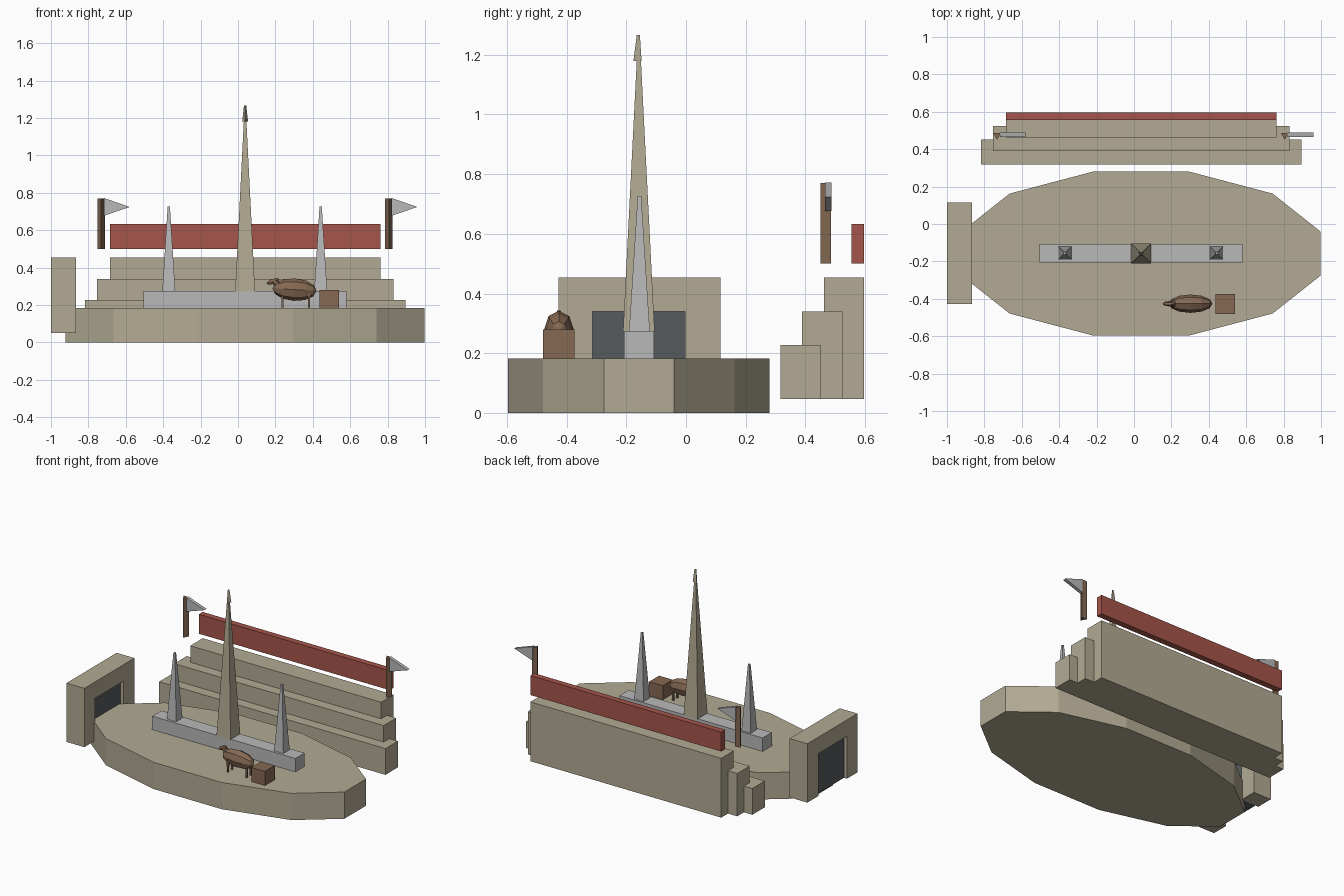
import bpy, bmesh, math
from mathutils import Vector, Matrix

if "Cube" in bpy.data.objects:
    bpy.data.objects.remove(bpy.data.objects["Cube"])


def material(name, rgb):
    m = bpy.data.materials.new(name)
    m.diffuse_color = (*rgb, 1)
    m.use_nodes = True
    m.node_tree.nodes["Principled BSDF"].inputs["Base Color"].default_value = m.diffuse_color
    return m


SAND = material("sandstone", (0.445, 0.402, 0.292))
GREY = material("grey_stone", (0.485, 0.485, 0.485))
RED = material("red_banner", (0.376, 0.091, 0.070))
BROWN = material("brown", (0.235, 0.140, 0.085))
DARK = material("dark_opening", (0.093, 0.105, 0.114))


def finish(name, bm, mat):
    bmesh.ops.recalc_face_normals(bm, faces=bm.faces)
    me = bpy.data.meshes.new(name)
    bm.to_mesh(me)
    bm.free()
    me.materials.append(mat)
    ob = bpy.data.objects.new(name, me)
    bpy.context.collection.objects.link(ob)
    return ob


def box(name, x, y, z, mat):
    """Box from (min, max) ranges."""
    bm = bmesh.new()
    size = [r[1] - r[0] for r in (x, y, z)]
    mid = [(r[1] + r[0]) / 2 for r in (x, y, z)]
    bmesh.ops.create_cube(bm, size=1, matrix=Matrix.Translation(mid) @ Matrix.Diagonal((*size, 1)))
    return finish(name, bm, mat)


def extrude(name, points, vec, mat):
    """Flat outline pushed along a vector."""
    bm = bmesh.new()
    f = bm.faces.new([bm.verts.new(p) for p in points])
    r = bmesh.ops.extrude_face_region(bm, geom=[f])
    bmesh.ops.translate(bm, verts=[v for v in r["geom"] if isinstance(v, bmesh.types.BMVert)], vec=vec)
    return finish(name, bm, mat)


def taper(name, a, b, r1, r2, sides, spin, mat):
    """Tapered prism between two points; spin is the angle of the first corner."""
    a, b = Vector(a), Vector(b)
    d = b - a
    turn = Vector((0, 0, 1)).rotation_difference(d).to_matrix().to_4x4()
    bm = bmesh.new()
    rings = []
    for z, r in ((0, r1), (d.length, r2)):
        ring = []
        for i in range(sides):
            t = spin + 2 * math.pi * i / sides
            ring.append(bm.verts.new(a + turn @ Vector((r * math.cos(t), r * math.sin(t), z))))
        rings.append(ring)
    for i in range(sides):
        j = (i + 1) % sides
        bm.faces.new((rings[0][i], rings[0][j], rings[1][j], rings[1][i]))
    bm.faces.new(rings[0])
    bm.faces.new(rings[1])
    return finish(name, bm, mat)


def blob(name, centre, radii, tilt, mat, seg=8, rings=6):
    """Faceted ellipsoid with its poles along x, tilted about y."""
    bm = bmesh.new()
    m = (Matrix.Translation(centre) @ Matrix.Rotation(tilt, 4, 'Y')
         @ Matrix.Diagonal((*radii, 1)) @ Matrix.Rotation(math.pi / 2, 4, 'Y'))
    bmesh.ops.create_uvsphere(bm, u_segments=seg, v_segments=rings, radius=1, matrix=m)
    return finish(name, bm, mat)


CX, CY = 0.038, -0.158
GROUND = 0.183

# Twelve-sided oval arena
oval = []
for i in range(12):
    t = math.radians(15 + 30 * i)
    oval.append((CX + 0.994 * math.cos(t), CY + 0.4535 * math.sin(t), 0))
extrude("arena_floor", oval, (0, 0, GROUND), SAND)

# Stepped stands and the banner above them
for i, (half, y, top) in enumerate([(0.857, 0.317, 0.227), (0.793, 0.389, 0.34), (0.723, 0.462, 0.453)]):
    box(f"stand_tier_{i + 1}", (CX - half, CX + half), (y, y + 0.135), (0.047, top), SAND)
box("banner", (CX - 0.723, CX + 0.723), (0.555, 0.597), (0.50, 0.633), RED)

# Flag poles and pennants
for side, x in (("left", -0.732), ("right", 0.806)):
    taper(f"flag_pole_{side}", (x, 0.474, 0.50), (x, 0.474, 0.77), 0.023, 0.023, 3, -math.pi / 2, BROWN)
    extrude(f"pennant_{side}",
            [(x + 0.015, 0.465, 0.772), (x + 0.153, 0.465, 0.724), (x + 0.015, 0.465, 0.677)],
            (0, 0.023, 0), GREY)

# Gate arch with a recessed dark door
arch = [(0.115, 0.05), (0.115, 0.453), (-0.427, 0.453), (-0.427, 0.05),
        (-0.313, 0.05), (-0.313, 0.34), (-0.004, 0.34), (-0.004, 0.05)]
extrude("gate_arch", [(-1.0, y, z) for y, z in arch], (0.135, 0, 0), SAND)
box("gate_door", (-0.977, -0.888), (-0.313, -0.004), (0.05, 0.34), DARK)

# Central barrier with three spires
box("barrier", (-0.505, 0.58), (-0.207, -0.108), (GROUND, 0.275), GREY)
Q = math.pi / 4
R2 = math.sqrt(2)
taper("main_spire", (CX, CY, 0.272), (CX, CY, 1.22), 0.053 * R2, 0.005 * R2, 4, Q, SAND)
taper("main_spire_cap", (CX, CY, 1.18), (CX, CY, 1.267), 0.018, 0.007, 3, -math.pi / 2, SAND)
for side, x in (("left", -0.37), ("right", 0.442)):
    taper(f"small_spire_{side}", (x, CY + 0.002, 0.27), (x, CY + 0.002, 0.727),
          0.035 * R2, 0.006 * R2, 4, Q, GREY)

# Crate
box("crate", (0.437, 0.54), (-0.48, -0.373), (GROUND, 0.28), BROWN)

# Horse
HY = -0.426
blob("horse_body", (0.302, HY, 0.282), (0.118, 0.049, 0.06), 0.06, BROWN)
taper("horse_neck", (0.235, HY, 0.285), (0.192, HY, 0.33), 0.027, 0.015, 6, 0, BROWN)
blob("horse_head", (0.187, HY, 0.326), (0.036, 0.014, 0.016), -0.35, BROWN, 6, 4)
for x in (0.238, 0.38):
    for s in (-1, 1):
        taper("horse_leg", (x, HY + s * 0.022, GROUND), (x, HY + s * 0.022, 0.265), 0.007, 0.009, 4, Q, BROWN)
